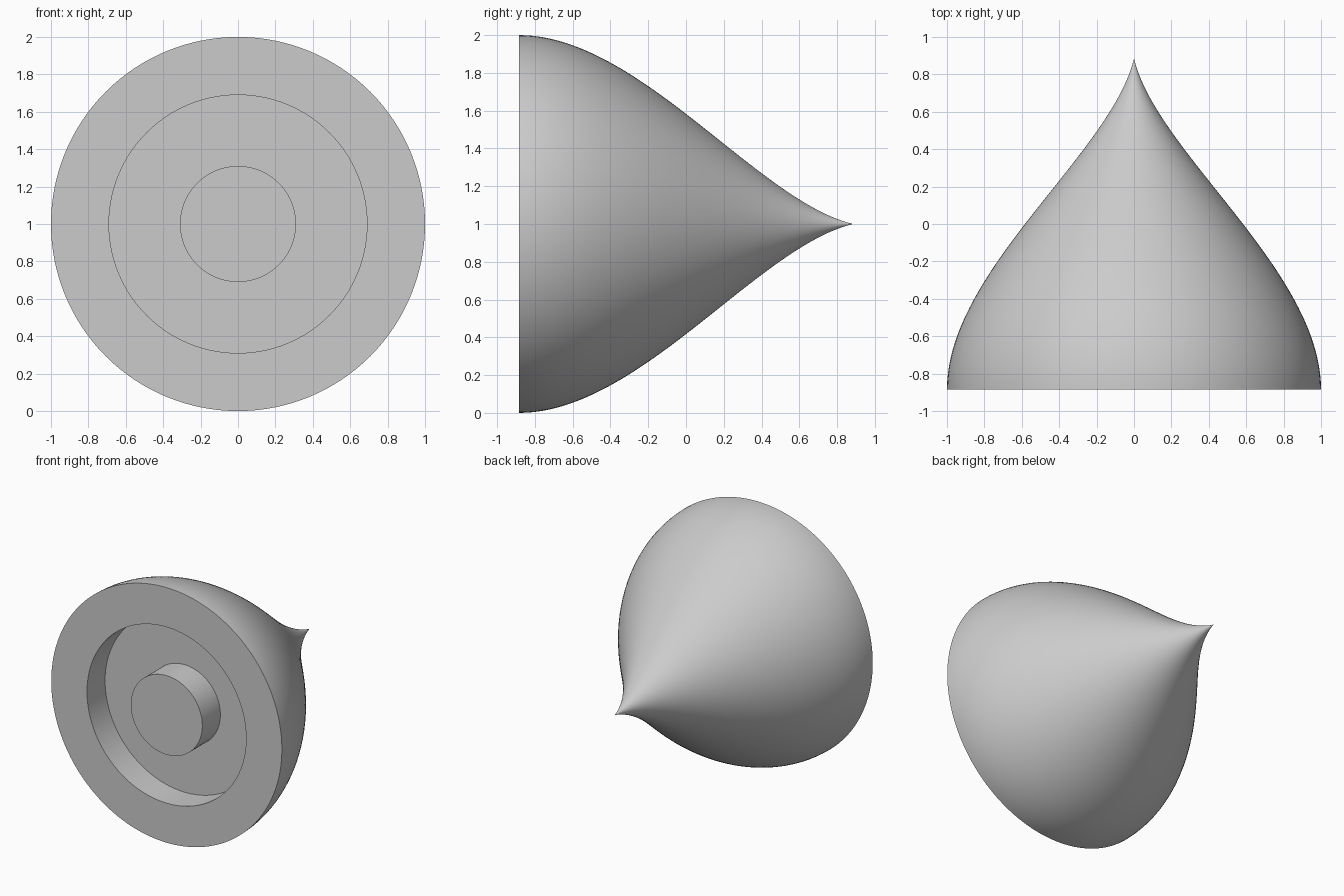
import bpy
import bmesh
import math
from mathutils import Vector, Matrix
from mathutils.geometry import interpolate_bezier

cube = bpy.data.objects.get("Cube")
if cube:
    bpy.data.objects.remove(cube, do_unlink=True)

SEGMENTS = 128
FRONT, TIP = -0.885, 0.885
DEPTH = 0.224
HUB_R, RECESS_R = 0.31, 0.69

grey = bpy.data.materials.new("plain grey")
grey.use_nodes = True
colour = (0.6, 0.6, 0.6, 1)
grey.diffuse_color = colour
grey.node_tree.nodes["Principled BSDF"].inputs["Base Color"].default_value = colour


def revolve(name, profile):
    """Spin (radius, y) points around the horizontal y axis."""
    bm = bmesh.new()
    verts = [bm.verts.new((r, y, 0)) for r, y in profile]
    edges = [bm.edges.new(pair) for pair in zip(verts, verts[1:])]
    bmesh.ops.spin(bm, geom=verts + edges, cent=(0, 0, 0), axis=(0, 1, 0),
                   angle=math.tau, steps=SEGMENTS, use_merge=True)
    bmesh.ops.remove_doubles(bm, verts=bm.verts, dist=1e-5)
    bmesh.ops.recalc_face_normals(bm, faces=bm.faces)
    bmesh.ops.translate(bm, verts=bm.verts, vec=(0, 0, 1))
    mesh = bpy.data.meshes.new(name)
    bm.to_mesh(mesh)
    bm.free()
    mesh.materials.append(grey)
    obj = bpy.data.objects.new(name, mesh)
    bpy.context.collection.objects.link(obj)
    bpy.ops.object.select_all(action="DESELECT")
    obj.select_set(True)
    bpy.context.view_layer.objects.active = obj
    bpy.ops.object.shade_smooth_by_angle(angle=math.radians(35))
    return obj


# Front: flush round hub, annular recess and flat outer rim
floor = FRONT + DEPTH
front = [(0, FRONT), (HUB_R, FRONT), (HUB_R, floor),
         (RECESS_R, floor), (RECESS_R, FRONT)]

# Back: ogee curve sweeping from the rim to the pointed tip
ogee = interpolate_bezier(Vector((1, FRONT)), Vector((1, -0.25)),
                          Vector((0.12, 0.38)), Vector((0, TIP)), 48)

revolve("pointed_dome", front + [(p.x, p.y) for p in ogee])
